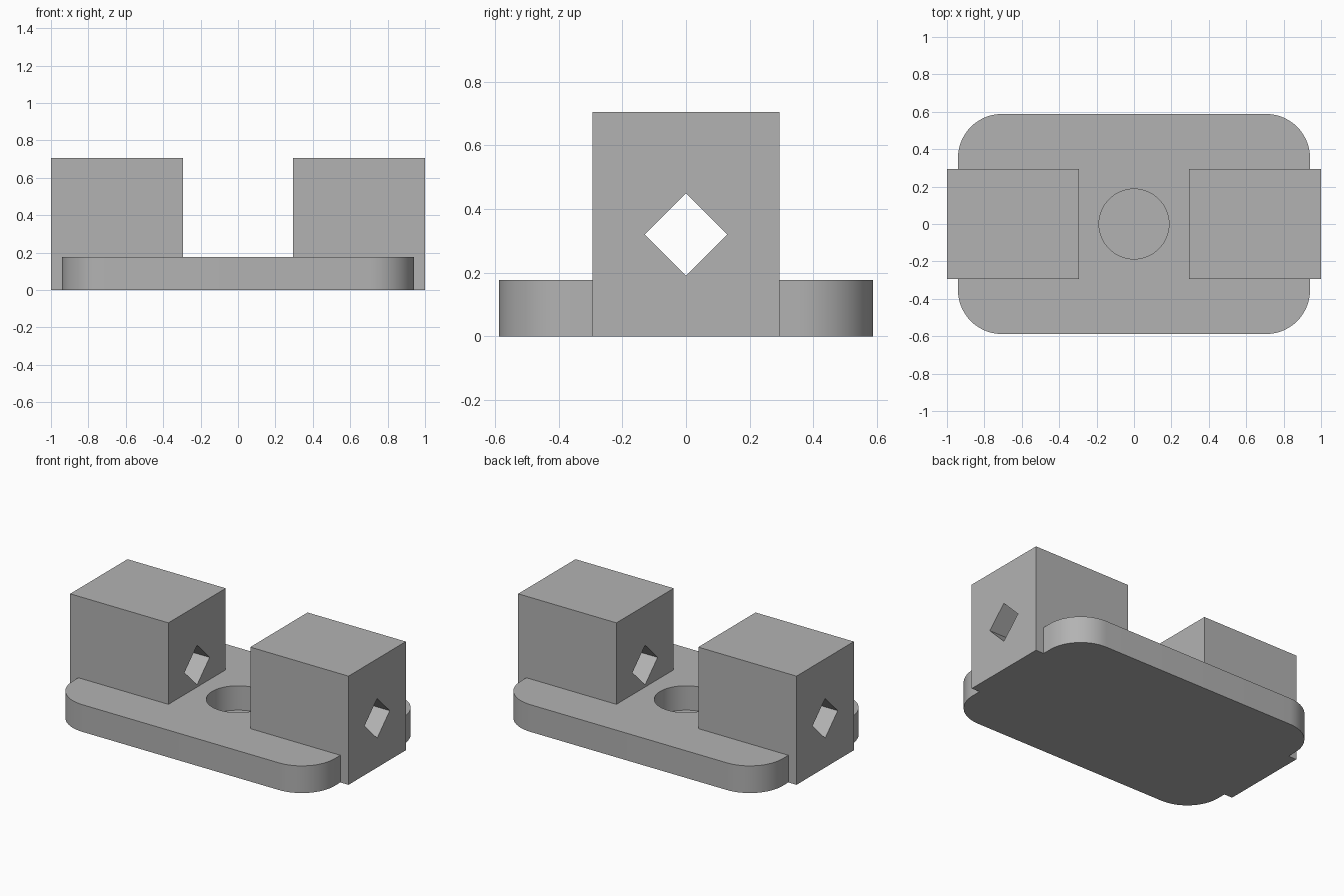
import bpy, bmesh, math

if "Cube" in bpy.data.objects:
    bpy.data.objects.remove(bpy.data.objects["Cube"])

U = 1 / 17  # design unit

grey = bpy.data.materials.new("plain grey")
grey.diffuse_color = (0.45, 0.45, 0.45, 1)
grey.use_nodes = True
grey.node_tree.nodes["Principled BSDF"].inputs["Base Color"].default_value = grey.diffuse_color


def prism(name, pts, offset):
    """Closed solid from a planar outline pushed along an offset."""
    bm = bmesh.new()
    face = bm.faces.new([bm.verts.new(p) for p in pts])
    new = bmesh.ops.extrude_face_region(bm, geom=[face])["geom"]
    bmesh.ops.translate(bm, vec=offset,
                        verts=[v for v in new if isinstance(v, bmesh.types.BMVert)])
    bmesh.ops.recalc_face_normals(bm, faces=bm.faces)
    mesh = bpy.data.meshes.new(name)
    bm.to_mesh(mesh)
    bm.free()
    mesh.materials.append(grey)
    obj = bpy.data.objects.new(name, mesh)
    bpy.context.collection.objects.link(obj)
    return obj


def arc(cx, cy, r, z, start, end, n):
    angles = [math.radians(start + (end - start) * i / n) for i in range(n + 1)]
    return [(cx + r * math.cos(a), cy + r * math.sin(a), z) for a in angles]


def combine(target, tool, operation):
    """Apply a boolean and discard the tool."""
    mod = target.modifiers.new(operation.lower(), 'BOOLEAN')
    mod.operation, mod.solver, mod.object = operation, 'EXACT', tool
    bpy.context.view_layer.objects.active = target
    bpy.ops.object.modifier_apply(modifier=mod.name)
    bpy.data.objects.remove(tool)


# Base plate with rounded corners
outline = []
for i, (sx, sy) in enumerate([(1, 1), (-1, 1), (-1, -1), (1, -1)]):
    outline += arc(sx * 12 * U, sy * 6 * U, 4 * U, 0, 90 * i, 90 * i + 90, 16)
bracket = prism("bracket", outline, (0, 0, 3 * U))

# Two upright blocks at the ends, merged with the plate
for side in (-1, 1):
    x0, x1 = side * 5 * U, side * 17 * U
    block = prism("block", [(x0, -5 * U, 0), (x1, -5 * U, 0),
                            (x1, 5 * U, 0), (x0, 5 * U, 0)], (0, 0, 12 * U))
    combine(bracket, block, 'UNION')

# Square channel turned on its corner, running through both blocks
h, zc = 0.129, 0.32
channel = prism("channel_cutter", [(-1.2, -h, zc), (-1.2, 0, zc - h),
                                   (-1.2, h, zc), (-1.2, 0, zc + h)], (2.4, 0, 0))
combine(bracket, channel, 'DIFFERENCE')

# Round blind recess in the middle of the plate
recess = prism("recess_cutter", arc(0, 0, 0.187, 0.018, 0, 360, 64)[:-1], (0, 0, 0.165))
combine(bracket, recess, 'DIFFERENCE')

# Smooth the curved walls, keep hard edges
bpy.ops.object.select_all(action='DESELECT')
bracket.select_set(True)
bpy.context.view_layer.objects.active = bracket
bpy.ops.object.shade_smooth_by_angle(angle=math.radians(30))
